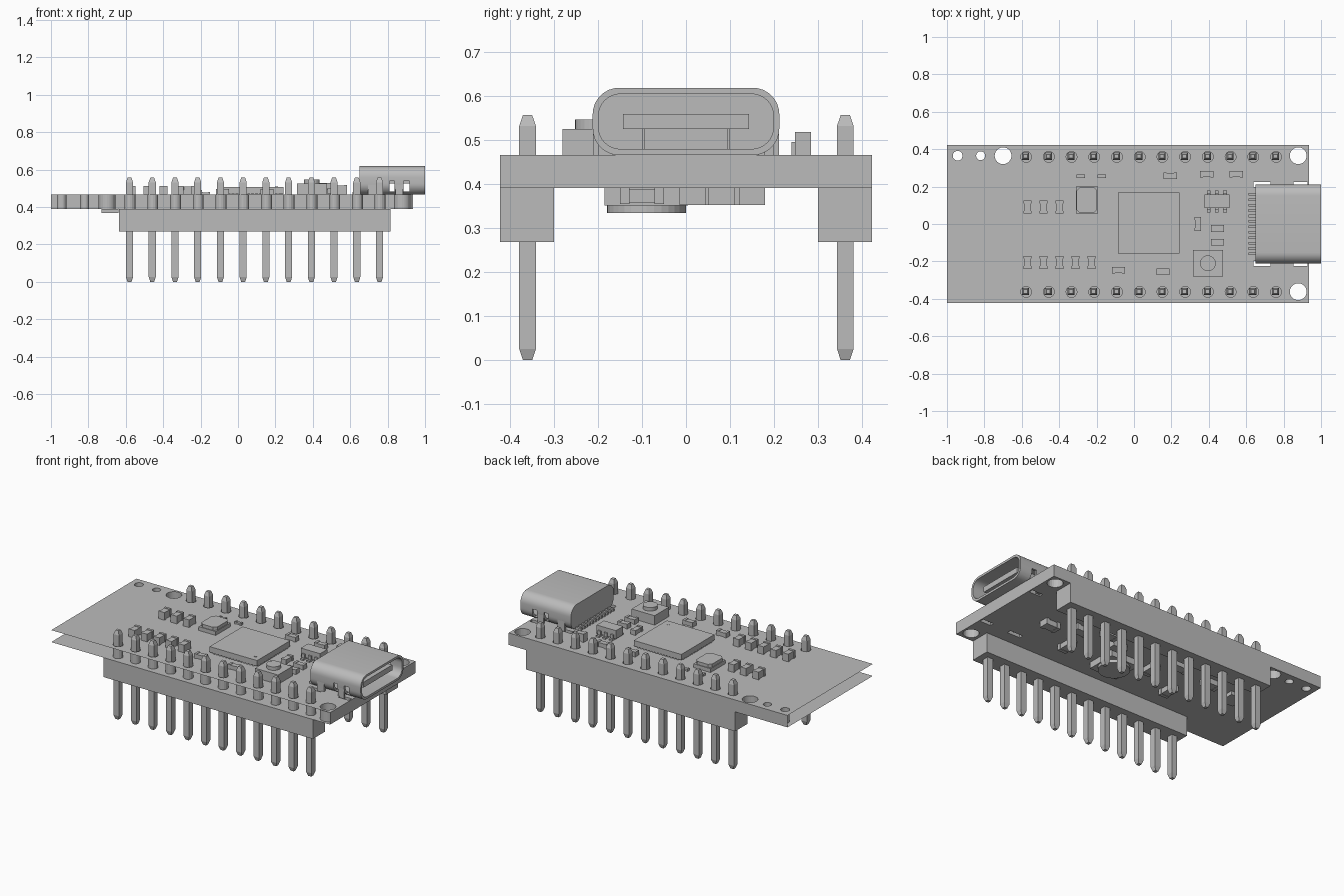
import bpy, bmesh, math
from mathutils import Matrix, Vector

if "Cube" in bpy.data.objects:
    bpy.data.objects.remove(bpy.data.objects["Cube"], do_unlink=True)

grey = bpy.data.materials.new("plain_grey")
grey.use_nodes = True
GREY = (0.5, 0.5, 0.5, 1)
grey.diffuse_color = GREY
grey.node_tree.nodes["Principled BSDF"].inputs["Base Color"].default_value = GREY

TOP, BOTTOM = 0.466, 0.391
WIDTH = 0.4225
PIN_X = [-0.58 + 0.1215 * i for i in range(12)]
ROWS = (-0.36, 0.362)


def finish(name, bm):
    bmesh.ops.recalc_face_normals(bm, faces=bm.faces)
    mesh = bpy.data.meshes.new(name)
    bm.to_mesh(mesh)
    bm.free()
    mesh.materials.append(grey)
    ob = bpy.data.objects.new(name, mesh)
    bpy.context.collection.objects.link(ob)
    return ob


def add_box(bm, x0, x1, y0, y1, z0, z1):
    size = Matrix.Diagonal((x1 - x0, y1 - y0, z1 - z0, 1))
    mid = Vector((x0 + x1, y0 + y1, z0 + z1)) / 2
    return bmesh.ops.create_cube(bm, size=1, matrix=Matrix.Translation(mid) @ size)["verts"]


def block(bm, x, y, w, d, z0, z1):
    return add_box(bm, x - w / 2, x + w / 2, y - d / 2, y + d / 2, z0, z1)


def add_cylinder(bm, x, y, r, z0, z1, sides=24):
    bmesh.ops.create_cone(bm, cap_ends=True, segments=sides, radius1=r, radius2=r,
                          depth=z1 - z0, matrix=Matrix.Translation((x, y, (z0 + z1) / 2)))


def cut(ob, cutter):
    cutter.hide_render = True
    mod = ob.modifiers.new("cut", "BOOLEAN")
    mod.operation, mod.solver, mod.object = "DIFFERENCE", "EXACT", cutter
    deps = bpy.context.evaluated_depsgraph_get()
    mesh = bpy.data.meshes.new_from_object(ob.evaluated_get(deps))
    ob.modifiers.clear()
    ob.data = mesh
    bpy.data.objects.remove(cutter, do_unlink=True)


# Circuit board with pin holes, mounting holes and slots
bm = bmesh.new()
add_box(bm, -1, 0.935, -WIDTH, WIDTH, BOTTOM, TOP)
board = finish("circuit_board", bm)
bm = bmesh.new()
for y in ROWS:
    for x in PIN_X:
        add_cylinder(bm, x + 0.003, y - 0.003, 0.029, 0.3, 0.6, 16)
for x, y, r in ((-0.7, 0.365, 0.045), (0.878, 0.365, 0.045), (0.878, -0.362, 0.045),
                (-0.82, 0.365, 0.024), (-0.943, 0.365, 0.026)):
    add_cylinder(bm, x, y, r, 0.3, 0.6)
for side in (-1, 1):
    for x, w in ((0.685, 0.09), (0.89, 0.075)):
        block(bm, x, side * 0.212, w, 0.026, 0.3, 0.6)
cut(board, finish("board_cutter", bm))

# The board edge is open on the left end and on the front
bm = bmesh.new()
bm.from_mesh(board.data)
edge = [f for f in bm.faces if (f.normal.x < -0.9 and f.calc_center_median().x < -0.99)
        or (f.normal.y < -0.9 and f.calc_center_median().y < -WIDTH + 0.005)]
bmesh.ops.delete(bm, geom=edge, context="FACES")
bm.to_mesh(board.data)
bm.free()

# Header strips, each made of two equal lengths
for label, y0, y1 in (("front", -WIDTH, -0.3), ("back", 0.3, WIDTH)):
    for n, (x0, x1) in enumerate(((-0.636, 0.0895), (0.0895, 0.815))):
        bm = bmesh.new()
        add_box(bm, x0, x1, y0, y1, 0.269, BOTTOM)
        finish(f"{label}_header_strip_{n + 1}", bm)

# Square header pins with tapered ends
for label, y in zip(("front", "back"), ROWS):
    bm = bmesh.new()
    for x in PIN_X:
        block(bm, x, y, 0.038, 0.038, 0.026, 0.532)
        for z0, z1, tip in ((0, 0.026, -1), (0.532, 0.557, 1)):
            verts = block(bm, x, y, 0.038, 0.038, z0, z1)
            for v in verts:
                if (v.co.z - (z0 + z1) / 2) * tip > 0:
                    v.co.x = x + (v.co.x - x) * 0.55
                    v.co.y = y + (v.co.y - y) * 0.55
    bmesh.ops.remove_doubles(bm, verts=bm.verts, dist=0.0001)
    finish(f"{label}_pins", bm)


# Rounded port shell, open at the right end
def port_loop(bm, x, half, z0, z1, r):
    verts = []
    for cy, cz, start in ((half - r, z1 - r, 0), (r - half, z1 - r, 90),
                          (r - half, z0 + r, 180), (half - r, z0 + r, 270)):
        for i in range(9):
            a = math.radians(start + 90 * i / 8)
            verts.append(bm.verts.new((x, cy + r * math.cos(a), cz + r * math.sin(a))))
    return verts


bm = bmesh.new()
loops = [port_loop(bm, 0.65, 0.212, TOP, 0.619, 0.06),
         port_loop(bm, 1.0, 0.212, TOP, 0.619, 0.06),
         port_loop(bm, 1.0, 0.199, 0.48, 0.605, 0.05),
         port_loop(bm, 0.69, 0.199, 0.48, 0.605, 0.05)]
for a, b in zip(loops, loops[1:]):
    for i in range(len(a)):
        j = (i + 1) % len(a)
        bm.faces.new((a[i], a[j], b[j], b[i]))
bm.faces.new(loops[0])
bm.faces.new(loops[-1])
shell = finish("port_shell", bm)
bm = bmesh.new()
for x0, x1 in ((0.81, 0.838), (0.885, 0.918)):
    add_box(bm, x0, x1, -0.3, 0.3, 0.484, 0.54)
cut(shell, finish("window_cutter", bm))
for ob in bpy.context.selected_objects:
    ob.select_set(False)
shell.select_set(True)
bpy.context.view_layer.objects.active = shell
bpy.ops.object.shade_smooth_by_angle(angle=math.radians(30))

bm = bmesh.new()
add_box(bm, 0.69, 0.97, -0.143, 0.143, 0.525, 0.559)
finish("port_tongue", bm)
bm = bmesh.new()
for side in (-1, 1):
    for x, w in ((0.72, 0.05), (0.862, 0.04)):
        block(bm, x, side * 0.205, w, 0.013, 0.4, 0.53)
    block(bm, 0.73, side * 0.096, 0.08, 0.006, 0.48, 0.525)
finish("port_legs", bm)
bm = bmesh.new()
for i in range(12):
    block(bm, 0.635, -0.16 + 0.029 * i, 0.045, 0.014, TOP, 0.481)
finish("port_contacts", bm)

# Main chip with short leads around it
bm = bmesh.new()
add_box(bm, -0.086, 0.244, -0.159, 0.169, 0.472, 0.507)
for i in range(14):
    t = -0.137 + 0.021 * i
    block(bm, 0.079 + t, 0.005, 0.011, 0.326, TOP, 0.474)
    block(bm, 0.079, 0.005 + t, 0.328, 0.011, TOP, 0.474)
add_cylinder(bm, 0.205, -0.118, 0.008, 0.506, 0.509, 12)
finish("main_chip", bm)

# Crystal can: base, chamfered body and lid
bm = bmesh.new()
block(bm, -0.252, 0.128, 0.118, 0.146, TOP, 0.49)
verts = block(bm, -0.252, 0.128, 0.11, 0.138, 0.49, 0.51)
uprights = [e for e in {e for v in verts for e in v.link_edges}
            if abs(e.verts[0].co.z - e.verts[1].co.z) > 0.01]
bmesh.ops.bevel(bm, geom=uprights, offset=0.018, segments=1, affect="EDGES")
finish("crystal", bm)

# Push button
bm = bmesh.new()
block(bm, 0.395, -0.21, 0.16, 0.142, TOP, 0.525)
add_cylinder(bm, 0.395, -0.21, 0.042, 0.525, 0.547)
finish("push_button", bm)

# Small six-leg regulator
bm = bmesh.new()
block(bm, 0.443, 0.121, 0.134, 0.072, 0.476, 0.528)
for dx in (-0.044, 0, 0.044):
    block(bm, 0.443 + dx, 0.121, 0.02, 0.118, TOP, 0.476)
    block(bm, 0.443 + dx, 0.121, 0.02, 0.09, 0.476, 0.5)
finish("regulator", bm)


# Two-terminal parts: end caps with a slightly slimmer body
def passive(bm, x, y, w, d, z, h):
    lo, hi = sorted((z, z + h))
    along_x = w > d
    block(bm, x, y, w * (0.6 if along_x else 0.88), d * (0.88 if along_x else 0.6),
          lo + 0.002, hi - 0.003)
    for s in (-1, 1):
        if along_x:
            block(bm, x + s * w * 0.39, y, w * 0.22, d, lo, hi)
        else:
            block(bm, x, y + s * d * 0.39, w, d * 0.22, lo, hi)


bm = bmesh.new()
for i in range(5):
    x = -0.57 + 0.0858 * i
    passive(bm, x, -0.205, 0.042, 0.07, TOP, 0.048)
    if i < 3:
        passive(bm, x, 0.09, 0.042, 0.07, TOP, 0.048)
for x, y in ((0.195, 0.258), (0.39, 0.266), (0.547, 0.266)):
    passive(bm, x, y, 0.072, 0.036, TOP, 0.052 if x > 0.5 else 0.03)
for x, y in ((0.447, -0.024), (0.447, -0.098), (-0.083, -0.247), (0.155, -0.255)):
    passive(bm, x, y, 0.07, 0.036, TOP, 0.03)
passive(bm, 0.342, 0, 0.035, 0.075, TOP, 0.03)
for x in (-0.285, -0.173):
    passive(bm, x, 0.255, 0.046, 0.02, TOP, 0.015)
finish("top_small_parts", bm)

# Underside: round component and scattered small parts
bm = bmesh.new()
block(bm, 0.07, -0.09, 0.19, 0.19, 0.352, BOTTOM)
add_cylinder(bm, 0.07, -0.09, 0.09, 0.334, 0.352, 32)
finish("underside_round_part", bm)
bm = bmesh.new()
for x, y in ((0.62, 0.015), (0.45, 0.08), (0.3, 0.15), (0.18, 0.07), (-0.23, 0.125), (-0.48, 0.09)):
    passive(bm, x, y, 0.1, 0.06, BOTTOM, -0.038)
for x, y in ((0.4, -0.1), (-0.12, 0), (-0.35, -0.12)):
    passive(bm, x, y, 0.06, 0.1, BOTTOM, -0.036)
block(bm, -0.685, 0.03, 0.09, 0.1, 0.368, BOTTOM)
finish("underside_small_parts", bm)
